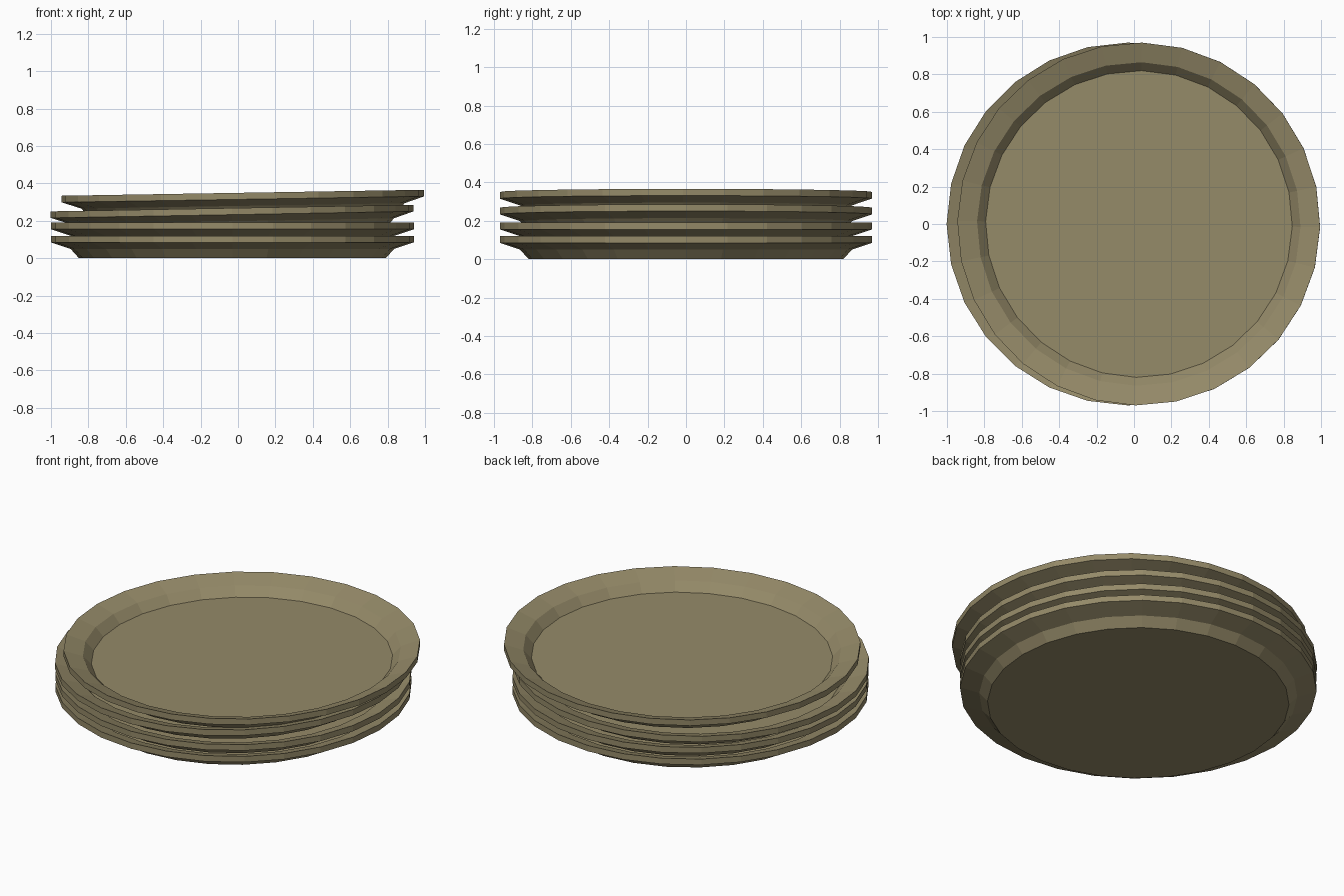
import bpy, bmesh, math
from mathutils import Matrix

if "Cube" in bpy.data.objects:
    bpy.data.objects.remove(bpy.data.objects["Cube"])

SIDES = 28

# single earthenware colour
clay = bpy.data.materials.new("olive_brown")
clay.diffuse_color = (0.30, 0.255, 0.14, 1.0)
clay.use_nodes = True
clay.node_tree.nodes["Principled BSDF"].inputs["Base Color"].default_value = clay.diffuse_color

# plate cross-section (radius, height): underside outwards, rim, then inner face
PROFILE = [(0.82, 0.0), (0.865, 0.05), (0.97, 0.085),
           (0.97, 0.12), (0.865, 0.085), (0.82, 0.035)]


def plate(name, x, z, tilt=0.0, turn=0.0):
    bm = bmesh.new()
    rings = []
    for r, h in PROFILE:
        rings.append([bm.verts.new((r * math.cos(2 * math.pi * i / SIDES),
                                    r * math.sin(2 * math.pi * i / SIDES), h))
                      for i in range(SIDES)])
    for a, b in zip(rings, rings[1:]):
        for i in range(SIDES):
            j = (i + 1) % SIDES
            bm.faces.new((a[i], a[j], b[j], b[i]))
    bm.faces.new(list(reversed(rings[0])))   # foot
    bm.faces.new(rings[-1])                  # eating surface
    bmesh.ops.recalc_face_normals(bm, faces=bm.faces)
    # tilt lifts the +x side
    bm.transform(Matrix.Translation((x, 0, z)) @ Matrix.Rotation(-tilt, 4, 'Y')
                 @ Matrix.Rotation(turn, 4, 'Z'))
    me = bpy.data.meshes.new(name)
    bm.to_mesh(me)
    bm.free()
    me.materials.append(clay)
    bpy.context.collection.objects.link(bpy.data.objects.new(name, me))


# stack of four plates, the upper two slightly tilted
plate("bottom_plate", -0.03, 0.0)
plate("second_plate", -0.03, 0.07)
plate("third_plate", -0.03, 0.148, 0.018)
plate("top_plate", 0.027, 0.23, 0.0165, math.radians(-1.0))
